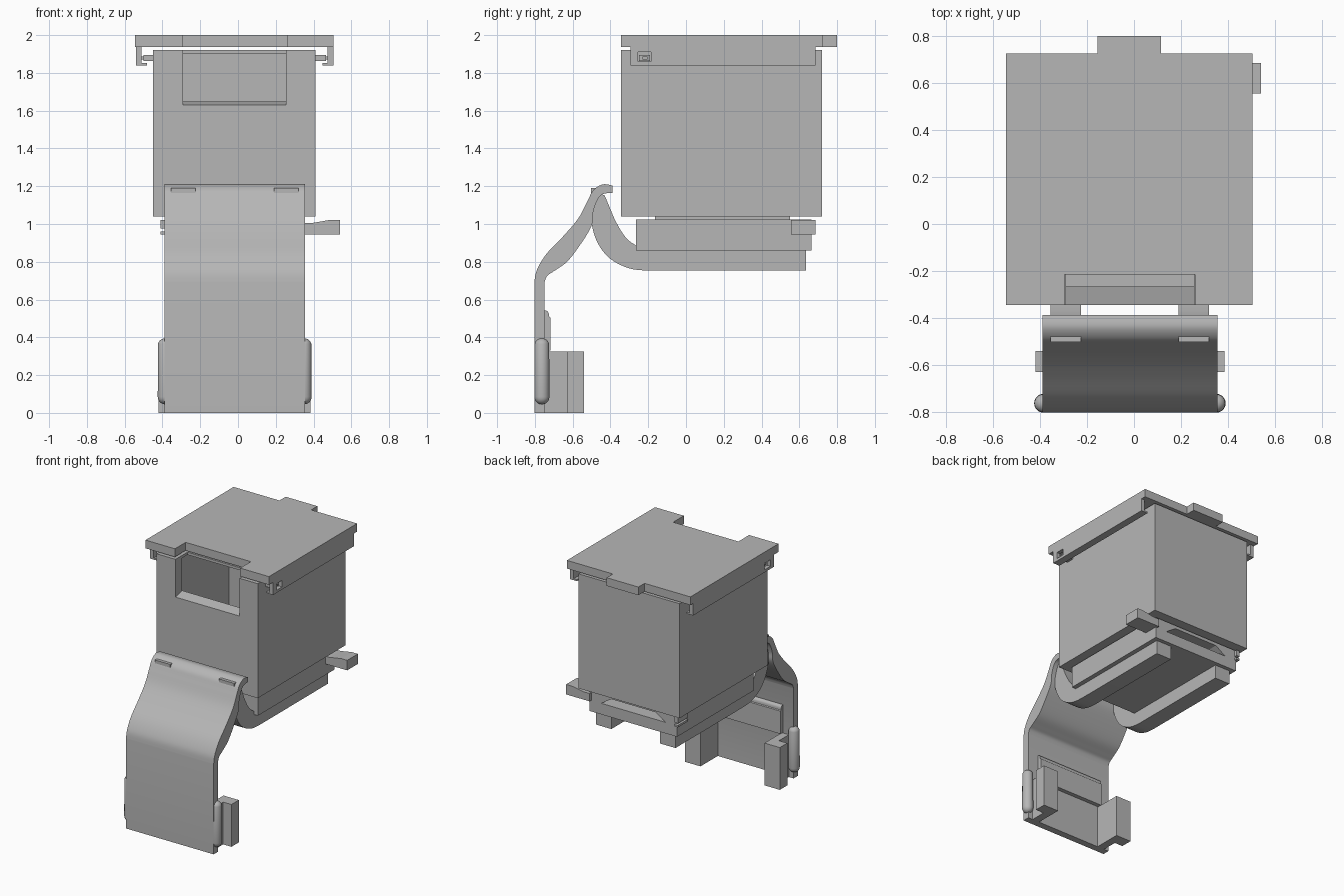
import bpy, bmesh, math
from mathutils import Vector

if "Cube" in bpy.data.objects:
    bpy.data.objects.remove(bpy.data.objects["Cube"])

grey = bpy.data.materials.new("plain_grey")
grey.diffuse_color = (0.47, 0.47, 0.47, 1)
grey.use_nodes = True
grey.node_tree.nodes["Principled BSDF"].inputs["Base Color"].default_value = grey.diffuse_color
MID = -0.0175  # mirror plane of the body


def finish(name, bm, smooth=False):
    bmesh.ops.recalc_face_normals(bm, faces=bm.faces)
    mesh = bpy.data.meshes.new(name)
    bm.to_mesh(mesh)
    bm.free()
    ob = bpy.data.objects.new(name, mesh)
    bpy.context.collection.objects.link(ob)
    mesh.materials.append(grey)
    if smooth:
        bpy.ops.object.select_all(action='DESELECT')
        bpy.context.view_layer.objects.active = ob
        ob.select_set(True)
        bpy.ops.object.shade_smooth_by_angle(angle=math.radians(35))
    return ob


def prism(name, pts, axis, a, b, smooth=False):
    """Extrude a 2D outline along axis: x takes (y,z), y takes (x,z), z takes (x,y)."""
    place = {'x': lambda p, d: (d, p[0], p[1]),
             'y': lambda p, d: (p[0], d, p[1]),
             'z': lambda p, d: (p[0], p[1], d)}[axis]
    bm = bmesh.new()
    face = bm.faces.new([bm.verts.new(place(p, a)) for p in pts])
    ext = bmesh.ops.extrude_face_region(bm, geom=[face])
    move = Vector(place((0, 0), b - a))
    bmesh.ops.translate(bm, vec=move, verts=[g for g in ext['geom'] if isinstance(g, bmesh.types.BMVert)])
    return finish(name, bm, smooth)


def box(name, x0, x1, y0, y1, z0, z1):
    return prism(name, [(x0, y0), (x1, y0), (x1, y1), (x0, y1)], 'z', z0, z1)


def cut(ob, cutter):
    mod = ob.modifiers.new("cut", 'BOOLEAN')
    mod.object = cutter
    mod.solver = 'EXACT'
    cutter.hide_render = True
    cutter.hide_set(True)


def curve(points, steps=5):
    """Smooth Catmull-Rom path through the points."""
    p = [Vector(q) for q in points]
    p = [p[0]] + p + [p[-1]]
    out = []
    for i in range(1, len(p) - 2):
        a, b, c, d = p[i - 1:i + 3]
        for k in range(steps):
            t = k / steps
            out.append(0.5 * (2 * b + (c - a) * t + (2 * a - 5 * b + 4 * c - d) * t * t
                              + (3 * b - a - 3 * c + d) * t ** 3))
    return out + [p[-1]]


def both(x0, x1):
    """An x range on the right and its mirror on the left."""
    return [("right", x0, x1), ("left", 2 * MID - x1, 2 * MID - x0)]


# Hollow container with an opening in the front wall
container = box("container", -0.45, 0.41, -0.345, 0.72, 1.04, 1.92)
cut(container, box("cavity_cutter", -0.40, 0.36, -0.265, 0.46, 1.12, 1.90))
cut(container, prism("opening_cutter", [(-0.4, 1.627), (-0.345, 1.63), (-0.264, 1.65), (-0.2, 1.65),
                                        (-0.2, 1.95), (-0.4, 1.95)], 'x', -0.29, 0.255))

# Lid with front notch and rear tab
prism("lid", [(-0.545, -0.345), (-0.295, -0.345), (-0.295, -0.215), (0.26, -0.215), (0.26, -0.345),
              (0.505, -0.345), (0.505, 0.725), (0.115, 0.725), (0.115, 0.80), (-0.155, 0.80),
              (-0.155, 0.725), (-0.545, 0.725)], 'z', 1.937, 2.0)

# Lid skirts with windows and inward lips, and the catches they clip on
for side, x0, x1 in both(0.475, 0.505):
    skirt = box(side + "_lid_skirt", x0, x1, -0.295, 0.685, 1.84, 1.94)
    cut(skirt, box(side + "_window_cutter", x0 - 0.05, x1 + 0.05, -0.255, -0.185, 1.86, 1.91))
for side, x0, x1 in both(0.448, 0.476):
    box(side + "_skirt_lip", x0, x1, -0.295, 0.685, 1.84, 1.852)
for side, x0, x1 in both(0.408, 0.465):
    box(side + "_catch", x0, x1, -0.25, -0.19, 1.862, 1.895)
for side, x0, x1 in both(0.46, 0.485):
    box(side + "_catch_tip", x0, x1, -0.23, -0.205, 1.872, 1.886)

# Tray under the container with a tapered slot at the back
tray = box("tray", -0.39, 0.355, -0.265, 0.665, 0.86, 1.025)
cut(tray, prism("tray_slot_cutter", [(-0.29, 0.945), (0.255, 0.945), (0.17, 1.0), (-0.205, 1.0)],
                'y', 0.5, 0.7))
box("tray_spacer", -0.33, 0.295, -0.165, 0.55, 1.02, 1.045)

# Latch arm on the right, small tabs on the left
prism("latch_arm", [(0.34, 0.945), (0.54, 0.945), (0.54, 1.022), (0.49, 1.022), (0.39, 1.005), (0.34, 1.005)],
      'y', 0.555, 0.685)
box("upper_tab", -0.41, -0.38, 0.56, 0.685, 0.975, 1.02)
box("lower_tab", -0.41, -0.38, 0.56, 0.685, 0.945, 0.96)

# Two straps running under the tray and curving up to the flap
outer = curve([(-0.2, 0.753), (-0.30, 0.765), (-0.40, 0.815), (-0.465, 0.895), (-0.497, 0.99),
               (-0.493, 1.08), (-0.475, 1.14), (-0.455, 1.165)])
inner = curve([(-0.43, 1.15), (-0.405, 1.09), (-0.37, 1.01), (-0.32, 0.93), (-0.262, 0.885), (-0.2, 0.862)])
strap = [(0.635, 0.862), (0.635, 0.753)] + outer + inner
for side, x0, x1 in both(0.19, 0.32):
    prism(side + "_strap", strap, 'x', x0, x1, True)
    box(side + "_strap_hook", x0, x1, -0.503, -0.45, 1.165, 1.19)

# Hanging front flap with a curved upper part
front = curve([(-0.803, 0.69), (-0.79, 0.755), (-0.74, 0.84), (-0.65, 0.935), (-0.57, 1.03),
               (-0.52, 1.125), (-0.49, 1.18), (-0.44, 1.21), (-0.388, 1.203)])
back = curve([(-0.388, 1.165), (-0.44, 1.158), (-0.47, 1.125), (-0.492, 1.06), (-0.50, 0.99), (-0.56, 0.89),
              (-0.63, 0.80), (-0.70, 0.75), (-0.735, 0.725), (-0.75, 0.69)])
prism("front_flap", [(-0.803, 0)] + front + back + [(-0.75, 0)], 'x', -0.39, 0.355, True)

# Rounded bars on the flap edges
for side, x0, x1 in both(0.31, 0.39):
    cx = (x0 + x1) / 2
    bm = bmesh.new()
    bmesh.ops.create_uvsphere(bm, u_segments=24, v_segments=12, radius=0.04)
    for v in bm.verts:
        v.co.z += 0.135 if v.co.z > 0 else -0.135
        v.co += Vector((cx, -0.763, 0.22))
    finish(side + "_edge_bar", bm, True)

# L shaped brackets behind the flap
for side, x0, x1 in both(0.255, 0.385):
    box(side + "_bracket_block", x0, x1, -0.63, -0.54, 0, 0.325)
for side, x0, x1 in both(0.255, 0.315):
    box(side + "_bracket_web", x0, x1, -0.752, -0.625, 0, 0.325)

# Raised rib across the back of the flap
rib = [(-0.755, 0.33), (-0.718, 0.33), (-0.718, 0.505)] + curve(
    [(-0.725, 0.51), (-0.728, 0.53), (-0.74, 0.542), (-0.755, 0.543)])
prism("flap_rib", rib, 'x', -0.30, 0.265, True)
